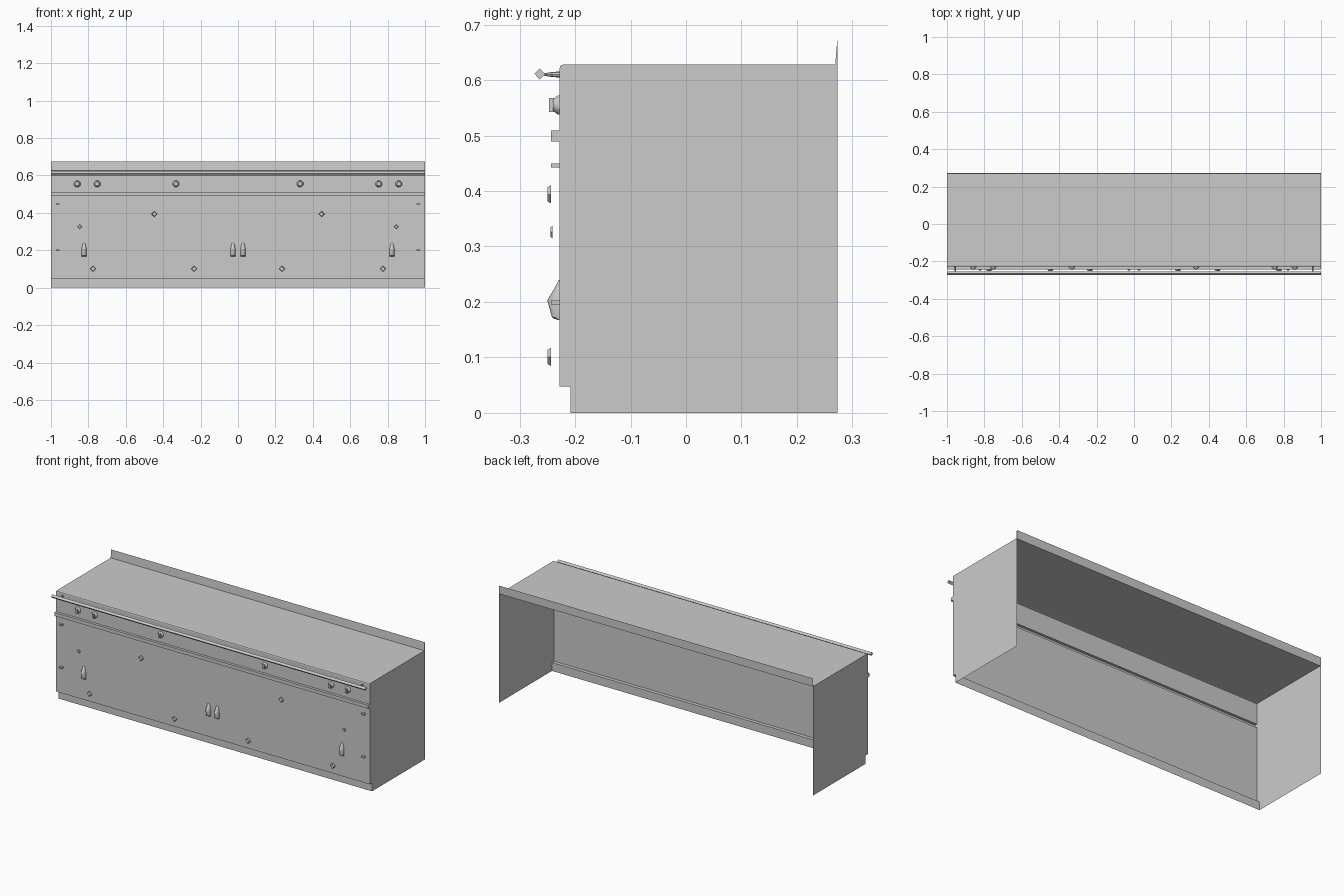
import bpy, bmesh, math

if "Cube" in bpy.data.objects:
    bpy.data.objects.remove(bpy.data.objects["Cube"])

FRONT = -0.228  # plane of the front panel


def make(name, verts, faces, smooth=False):
    me = bpy.data.meshes.new(name)
    me.from_pydata(verts, [], faces)
    bm = bmesh.new()
    bm.from_mesh(me)
    bmesh.ops.recalc_face_normals(bm, faces=bm.faces)
    bm.to_mesh(me)
    bm.free()
    ob = bpy.data.objects.new(name, me)
    bpy.context.collection.objects.link(ob)
    if smooth:
        me.shade_smooth()
        me.set_sharp_from_angle(angle=math.radians(40))
    return ob


def loft(name, rings, smooth=False, closed=True):
    """Skin equal-sized rings of points and cap both ends."""
    n = len(rings[0])
    verts = [p for r in rings for p in r]
    faces = []
    for k in range(len(rings) - 1):
        for i in range(n if closed else n - 1):
            j = (i + 1) % n
            faces.append((k * n + i, k * n + j, (k + 1) * n + j, (k + 1) * n + i))
    faces.append(tuple(range(n)))
    faces.append(tuple(range(len(verts) - n, len(verts))))
    return make(name, verts, faces, smooth)


def turned(name, x, z, sides, steps, phase=0.0):
    """Shape turned about the y axis; steps are (y, radius)."""
    angs = [phase + 2 * math.pi * i / sides for i in range(sides)]
    rings = [[(x + r * math.cos(a), y, z + r * math.sin(a)) for a in angs] for y, r in steps]
    return loft(name, rings, smooth=sides > 4)


def box(name, x, z, w, h, y0, y1):
    def ring(y):
        return [(x + sx * w / 2, y, z + sz * h / 2) for sx, sz in ((-1, -1), (1, -1), (1, 1), (-1, 1))]
    return loft(name, [ring(y0), ring(y1)])


# Cabinet shell: toe kick, front, ledge, worktop and splash back; open at back and bottom
profile = [(-0.208, 0), (-0.208, 0.048), (FRONT, 0.048), (FRONT, 0.489), (-0.243, 0.489),
           (-0.243, 0.509), (FRONT, 0.509), (FRONT, 0.621), (-0.226, 0.626), (-0.221, 0.628),
           (0.269, 0.628), (0.273, 0.675), (0.273, 0.628)]
outline = profile + [(0.273, 0)]
n, m = len(profile), len(outline)
verts = [(x, y, z) for x in (-1, 1) for y, z in outline]
faces = [(i, i + 1, m + i + 1, m + i) for i in range(n - 1)]
faces += [tuple(range(m)), tuple(range(m, 2 * m))]
make("cabinet_shell", verts, faces)

# Towel rail: four-sided bar along the top front edge
loft("front_rail", [[(x, -0.273, 0.611), (x, -0.2635, 0.601), (x, -0.254, 0.611), (x, -0.2635, 0.621)]
                    for x in (-1, 1)])

for s in (-1, 1):
    # Tapered rail brackets
    turned("rail_bracket", s * 0.956, 0.61, 8, [(FRONT, 0.0055), (-0.245, 0.004), (-0.257, 0.002)])

    # Control knobs: flared base with a raised grip
    for x in (0.86, 0.753, 0.332):
        turned("knob_base", s * x, 0.555, 8,
               [(FRONT, 0.0185), (-0.231, 0.0185), (-0.238, 0.013), (-0.24, 0.012)], math.pi / 8)
        box("knob_grip", s * x, 0.555, 0.012, 0.025, -0.247, -0.236)

    # Hinge tabs
    for z in (0.446, 0.199):
        box("hinge_tab", s * 0.963, z, 0.018, 0.008, -0.243, FRONT)

    # Diamond studs
    for x, z in ((0.447, 0.394), (0.775, 0.101), (0.235, 0.101)):
        turned("diamond_stud", s * x, z, 4, [(-0.243, 0.0165), (-0.25, 0.0125)])
    turned("small_stud", s * 0.846, 0.326, 4, [(-0.2405, 0.011), (-0.2445, 0.0085)])

    # Scooped door handles: half-round sections stacked upward
    for x in (0.823, 0.027):
        rings = []
        for z, w, d in ((0.167, 0.0125, 0.003), (0.172, 0.0135, 0.0135),
                        (0.203, 0.0135, 0.022), (0.225, 0.0095, 0.009), (0.24, 0.005, 0.001)):
            rings.append([(s * x + w * math.cos(a), FRONT - d * math.sin(a), z)
                          for a in [math.pi * i / 6 for i in range(7)]])
        loft("door_handle", rings, smooth=True)
